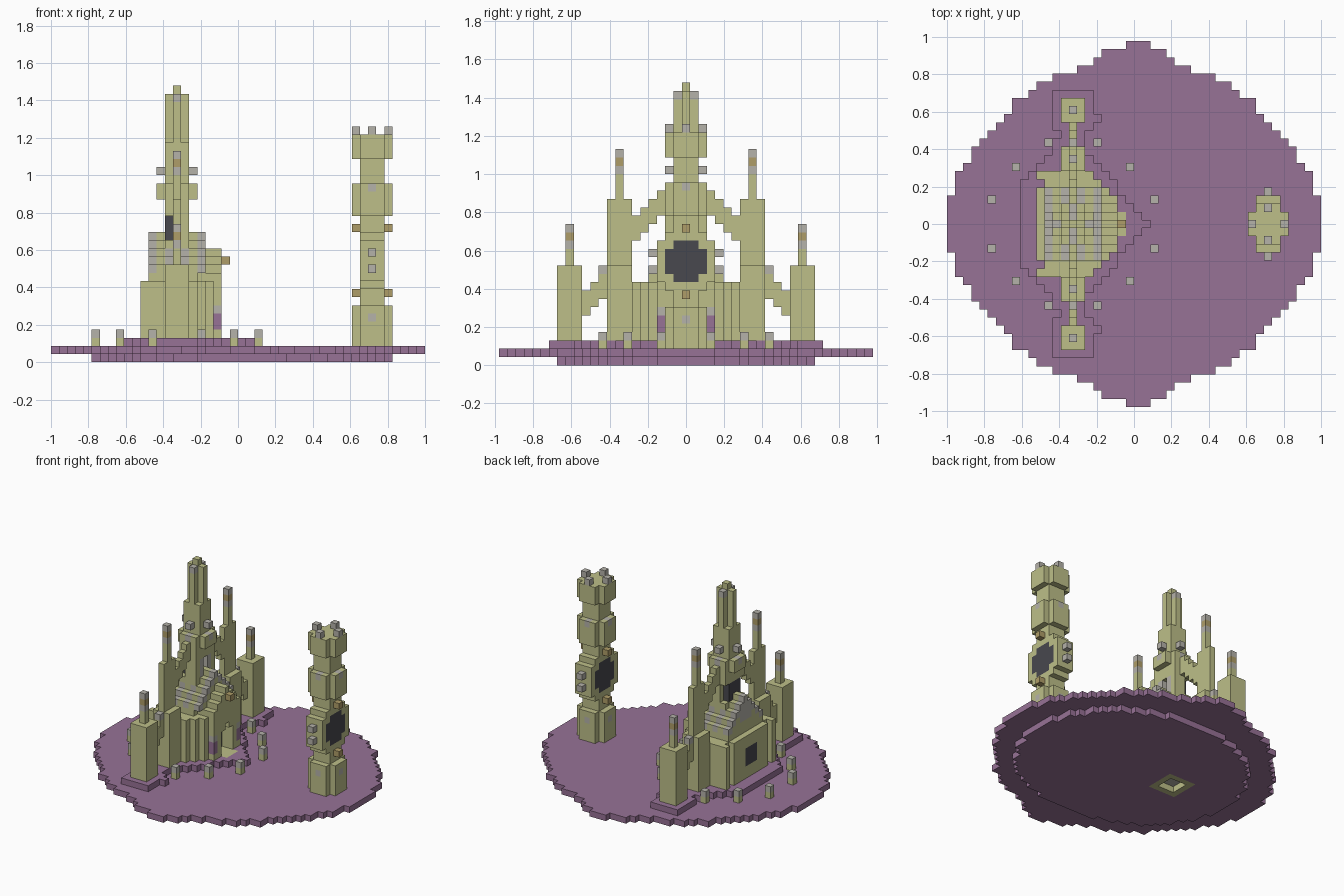
import bpy
import bmesh

UNIT = 2 / 46  # edge of one building block

old = bpy.data.objects.get("Cube")
if old:
    bpy.data.objects.remove(old, do_unlink=True)

COLOURS = {
    "olive_stone": (0.51, 0.52, 0.25),
    "grey_stone": (0.46, 0.445, 0.40),
    "purple_ground": (0.31, 0.168, 0.305),
    "dark_glass": (0.065, 0.065, 0.077),
    "brown_trim": (0.43, 0.34, 0.14),
}
OLIVE, GREY, PURPLE, DARK, BROWN = range(len(COLOURS))
materials = []
for name, rgb in COLOURS.items():
    mat = bpy.data.materials.new(name)
    mat.use_nodes = True
    mat.diffuse_color = (*rgb, 1)
    mat.node_tree.nodes["Principled BSDF"].inputs["Base Color"].default_value = (*rgb, 1)
    materials.append(mat)

cells = {}  # block position -> (part name, colour)


def span(r):
    return range(r[0], r[1] + 1) if isinstance(r, tuple) else (r,)


def fill(part, colour, xs, ys, zs, trim=False):
    """Fill a box of blocks; trim leaves out its four upright corners."""
    for x in span(xs):
        for y in span(ys):
            if trim and x in xs and y in ys:
                continue
            for z in span(zs):
                cells[x, y, z] = (part, colour)


def both(part, colour, xs, ys, zs):
    """Fill a box and its mirror image in y."""
    fill(part, colour, xs, ys, zs)
    a, b = ys if isinstance(ys, tuple) else (ys, ys)
    fill(part, colour, xs, (-b, -a), zs)


def carve(xs, ys, zs):
    for x in span(xs):
        for y in span(ys):
            for z in span(zs):
                cells.pop((x, y, z), None)


# Island: wide disc over a smaller oval
half_widths = [23] * 4 + [22] * 3 + [21, 20, 20, 19, 18, 17, 16, 15, 15, 13, 12, 10, 7, 5, 4]
for y, w in enumerate(half_widths):
    both("island_disc", PURPLE, (-w, w - 1), y, 1)
both("island_disc", PURPLE, (-1, 1), len(half_widths), 1)
for y in range(16):
    w = int(18.5 * (1 - (y / 15.8) ** 2) ** 0.5)
    both("island_underside", PURPLE, (-w, w), y, 0)
fill("floor_frame", OLIVE, (-10, -6), (-2, 2), 0)
carve((-9, -7), (-1, 1), 0)
fill("floor_frame", GREY, (-9, -7), (-1, 1), 1)

# Raised platform below the cathedral and its outer pillars
left = [-14] * 6 + [-13, -12, -11, -10, -10, -9]
right = [1, 0, -1, -2, -3, -3, -4, -5, -6, -7, -7, -7]
for y, (lo, hi) in enumerate(zip(left, right)):
    both("platform", PURPLE, (lo, hi), y, 2)
both("platform", PURPLE, (-10, -6), (12, 16), 2)
both("platform", PURPLE, -5, 13, 2)

# Little boundary posts
for x, y in ((-11, 10), (-5, 10), (-15, 7), (-1, 7), (-18, 3), (2, 3)):
    both("boundary_post", OLIVE, x, y, 2)
    both("boundary_post", GREY, x, y, 3)

# Cathedral walls, stepped in plan
for y in range(7):
    lo = -12 if y < 5 else -6 - y
    hi = -3 if y < 4 else -y
    both("cathedral_wall", OLIVE, (lo, hi), y, (3, 9))

# Stepped roof rising to the middle
for y in range(5):
    both("cathedral_roof", OLIVE, (-11, -5 if y < 4 else -6), y, (10, 15 - y))
    if y < 4:
        both("cathedral_roof", OLIVE, (-4, -3), y, (10, 13 - y))
    for x in range(-11, -4, 2):
        both("cathedral_roof", GREY, x, y, 15 - y)
fill("cathedral_roof", GREY, -11, (-1, 1), (12, 14))
fill("cathedral_roof", BROWN, -2, 0, 12)

# Entrance arch with side shrines, and the rear door
carve((-4, -3), (-1, 1), (3, 6))
carve((-4, -3), 0, 7)
fill("entrance_floor", OLIVE, (-4, -2), (-1, 1), 2)
fill("entrance_back", GREY, -5, (-1, 1), (3, 6))
both("entrance_shrine", PURPLE, -3, 3, (4, 5))
both("entrance_shrine", GREY, -3, 3, 6)
fill("rear_door", DARK, -12, (-1, 1), (5, 7))

# Lantern stage with a tall window
fill("lantern", OLIVE, (-9, -7), (-2, 2), (14, 19))
carve(-9, (-2, 2), (15, 17))
carve((-8, -7), 0, (16, 17))
both("lantern", GREY, -7, 1, (15, 17))
fill("lantern_window", DARK, -9, (-1, 1), (15, 17))

# Spire with two collars
fill("spire_collar", OLIVE, (-10, -6), (-2, 2), (20, 21), trim=True)
fill("spire", OLIVE, (-9, -7), (-1, 1), (22, 26))
fill("spire", OLIVE, (-9, -7), (-1, 1), (27, 32), trim=True)
fill("spire", OLIVE, -8, 0, 33)
for z in (21, 23):
    for x in (-10, -6):
        fill("spire_collar", GREY, x, 0, z)
    both("spire_collar", GREY, -8, 2, z)
both("spire", GREY, -8, 1, 32)

# Pillars: square shaft, thin pinnacle with a brown band
both("inner_pillar", OLIVE, (-9, -7), (7, 9), (3, 11))
both("inner_pillar", OLIVE, -8, (7, 9), (12, 19))
both("outer_pillar", OLIVE, (-9, -7), (13, 15), (3, 11))
for part, y, base, top in (("inner_pinnacle", 8, 20, 25), ("outer_pinnacle", 14, 12, 16)):
    both(part, OLIVE, -8, y, (base, top - 3))
    both(part, GREY, -8, y, (top - 2, top))
    both(part, BROWN, -8, y, top - 1)

# Flying buttresses climbing inward
for y in (3, 4, 5, 6):
    both("upper_buttress", OLIVE, -8, y, (21 - y, 23 - y))
for y in (10, 11, 12):
    both("lower_buttress", OLIVE, -8, y, (18 - y, 20 - y))
both("lower_buttress", GREY, -8, 10, 11)

# Clock tower: base, shaft, belt and crown
fill("clock_tower_shaft", OLIVE, (15, 17), (-1, 1), (2, 25))
for part, zs in (("clock_tower_base", (2, 6)), ("clock_tower_belt", (18, 21)),
                 ("clock_tower_crown", (25, 27))):
    fill(part, OLIVE, (14, 18), (-2, 2), zs, trim=True)
for z in (5, 21, 28):
    for x in (14, 18):
        fill("clock_tower_stud", GREY, x, 0, z)
    both("clock_tower_stud", GREY, 16, 2, z)

# Round clock housing with dark faces both ways and trim marks
for y in range(-3, 4):
    reach = 3 if abs(y) < 3 else 2
    fill("clock_housing", OLIVE, (15, 17), y, (12 - reach, 12 + reach))
    reach = 2 if abs(y) < 2 else 1
    if abs(y) < 3:
        for x in (15, 17):
            fill("clock_face", DARK, x, y, (12 - reach, 12 + reach))
for z in (8, 16):
    for x in (14, 18):
        fill("clock_mark", BROWN, x, 0, z)
for z in (11, 13):
    both("clock_mark", GREY, 16, 4, z)

# Build one mesh per part, keeping only the exposed block faces
SIDES = [(axis, sign) for axis in range(3) for sign in (0, 1)]
CORNERS = ((0, 0), (1, 0), (1, 1), (0, 1))
for part in dict.fromkeys(entry[0] for entry in cells.values()):
    bm = bmesh.new()
    for pos, (owner, colour) in cells.items():
        if owner != part:
            continue
        for axis, sign in SIDES:
            beside = list(pos)
            beside[axis] += 2 * sign - 1
            if tuple(beside) in cells:
                continue
            quad = []
            for u, v in (CORNERS if sign else CORNERS[::-1]):
                p = list(pos)
                p[axis] += sign
                p[(axis + 1) % 3] += u
                p[(axis + 2) % 3] += v
                quad.append(bm.verts.new((p[0] * UNIT, (p[1] - 0.5) * UNIT, p[2] * UNIT)))
            bm.faces.new(quad).material_index = colour
    bmesh.ops.remove_doubles(bm, verts=bm.verts, dist=UNIT / 100)
    mesh = bpy.data.meshes.new(part)
    bm.to_mesh(mesh)
    bm.free()
    for mat in materials:
        mesh.materials.append(mat)
    bpy.context.collection.objects.link(bpy.data.objects.new(part, mesh))
